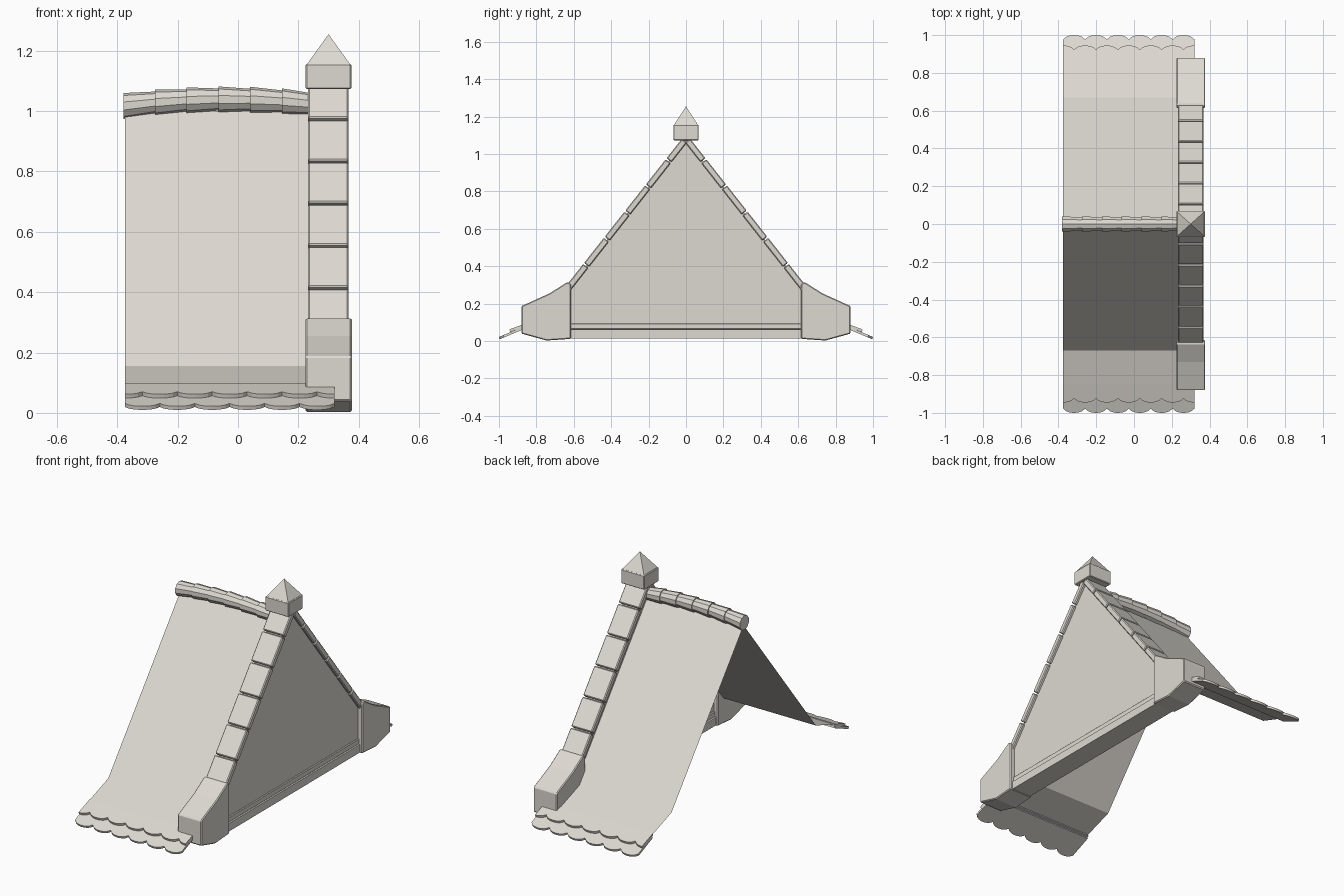
import bpy, bmesh, math
from mathutils import Vector

if "Cube" in bpy.data.objects:
    bpy.data.objects.remove(bpy.data.objects["Cube"])

stone = bpy.data.materials.new("warm_grey_stone")
stone.diffuse_color = (0.73, 0.70, 0.645, 1)
stone.use_nodes = True
stone.node_tree.nodes["Principled BSDF"].inputs["Base Color"].default_value = stone.diffuse_color


def finish(name, bm, bevel=0.0, solid=True):
    if solid:
        bmesh.ops.recalc_face_normals(bm, faces=bm.faces[:])
    me = bpy.data.meshes.new(name)
    bm.to_mesh(me)
    bm.free()
    me.materials.append(stone)
    ob = bpy.data.objects.new(name, me)
    bpy.context.collection.objects.link(ob)
    if bevel:
        m = ob.modifiers.new("Bevel", 'BEVEL')
        m.width, m.segments, m.limit_method = bevel, 1, 'ANGLE'
    return ob


def extrude_outline(name, pts, offset, bevel=0.0):
    """Solid made by pushing a flat outline along an offset vector."""
    bm = bmesh.new()
    face = bm.faces.new([bm.verts.new(p) for p in pts])
    new = bmesh.ops.extrude_face_region(bm, geom=[face], use_keep_orig=True)["geom"]
    bmesh.ops.translate(bm, vec=Vector(offset),
                        verts=[g for g in new if isinstance(g, bmesh.types.BMVert)])
    return finish(name, bm, bevel)


def prism(name, yz, x0, x1, bevel=0.0):
    return extrude_outline(name, [(x0, y, z) for y, z in yz], (x1 - x0, 0, 0), bevel)


def rect(y0, y1, z0, z1):
    return [(y0, z0), (y1, z0), (y1, z1), (y0, z1)]


# Roof sheet with flared eaves
bm = bmesh.new()
rows = []
for y, z in [(-0.85, 0.093), (-0.67, 0.156), (0, 1.0), (0.67, 0.156), (0.85, 0.093)]:
    rows.append([bm.verts.new((x, y, z)) for x in (-0.375, 0.30)])
for a, b in zip(rows, rows[1:]):
    bm.faces.new((a[0], a[1], b[1], b[0]))
finish("roof_sheet", bm, solid=False)

# Gable wall and the moulding along its foot
prism("gable_wall", [(-0.64, 0.02), (0.64, 0.02), (0.64, 0.267), (0, 1.08), (-0.64, 0.267)],
      0.25, 0.35)
prism("foot_beam", rect(-0.63, 0.63, 0.015, 0.062), 0.235, 0.362)
prism("foot_moulding", rect(-0.63, 0.63, 0.062, 0.095), 0.242, 0.356, 0.004)

# Coping stones follow this sloping line on each side
SLOPE, TOP, THICK = 1.27, 1.11, 0.034
inward = Vector((-SLOPE, -1)).normalized() * THICK
joints = [0.285, 0.415, 0.555, 0.695, 0.835, 0.975, 1.085]

# Scalloped eaves tiles
X0, X1, COUNT, STEPS = -0.375, 0.32, 6, 8
PITCH = (X1 - X0) / COUNT


def tile_row(name, side, start, end, shift, depth, thick):
    """Strip sloping from start to end (y, z) with a rounded lower edge."""
    (y0, z0), (y1, z1) = start, end
    n = COUNT * STEPS
    edge = []
    for i in range(n + 1):
        u = ((i / STEPS + shift) % 1.0) * 2 - 1
        t = 1 - depth * (1 - math.sqrt(max(0, 1 - 0.9 * u * u)))
        edge.append((X0 + i * PITCH / STEPS, side * (y0 + (y1 - y0) * t), z0 + (z1 - z0) * t))
    outline = [(X1, side * y0, z0), (X0, side * y0, z0)] + edge
    extrude_outline(name, outline, (0, -side * thick * 0.4, -thick))


for side, label in ((-1, "front"), (1, "back")):
    for i, (za, zb) in enumerate(zip(joints, joints[1:])):
        za, zb = za + 0.003, zb - 0.003
        lo = Vector(((TOP - za) / SLOPE, za))
        hi = Vector(((TOP - zb) / SLOPE, zb))
        pts = [(side * p.x, p.y) for p in (lo, hi, hi + inward, lo + inward)]
        prism(f"{label}_coping_stone_{i + 1}", pts, 0.232, 0.367, 0.005)

    # Kneeler block at the foot of the coping
    block = [(0.615, 0.012), (0.745, 0.003), (0.88, 0.04), (0.88, 0.187),
             (0.73, 0.255), (0.635, 0.315), (0.615, 0.305)]
    prism(f"{label}_kneeler", [(side * y, z) for y, z in block], 0.224, 0.377, 0.005)

    tile_row(f"{label}_lower_tiles", side, (0.85, 0.085), (1.0, 0.022), 0.0, 0.22, 0.012)
    tile_row(f"{label}_upper_tiles", side, (0.845, 0.099), (0.945, 0.062), 0.5, 0.32, 0.013)

# Cap block and pyramid on top of the gable
prism("cap_block", rect(-0.068, 0.068, 1.073, 1.157), 0.224, 0.376, 0.004)
bm = bmesh.new()
base = [bm.verts.new((0.30 + sx * 0.071, sy * 0.064, 1.156))
        for sx, sy in ((-1, -1), (1, -1), (1, 1), (-1, 1))]
tip = bm.verts.new((0.30, 0, 1.255))
bm.faces.new(base)
for i in range(4):
    bm.faces.new((base[i], base[(i + 1) % 4], tip))
finish("cap_pyramid", bm)

# Overlapping tapered ridge tiles, gently arched
SIDES = 10
for k in range(6):
    xa = -0.38 + k * 0.105
    xb = min(xa + 0.115, 0.24)
    bm = bmesh.new()
    rings = []
    for x, r in ((xa, 0.043), (xb, 0.036)):
        zc = 1.039 - 0.19 * (x + 0.04) ** 2
        rings.append([bm.verts.new((x, r * math.cos(a), zc + r * math.sin(a)))
                      for a in (2 * math.pi * (j + 0.5) / SIDES for j in range(SIDES))])
    for j in range(SIDES):
        n = (j + 1) % SIDES
        bm.faces.new((rings[0][j], rings[0][n], rings[1][n], rings[1][j]))
    for ring in rings:
        bm.faces.new(ring)
    finish(f"ridge_tile_{k + 1}", bm)
